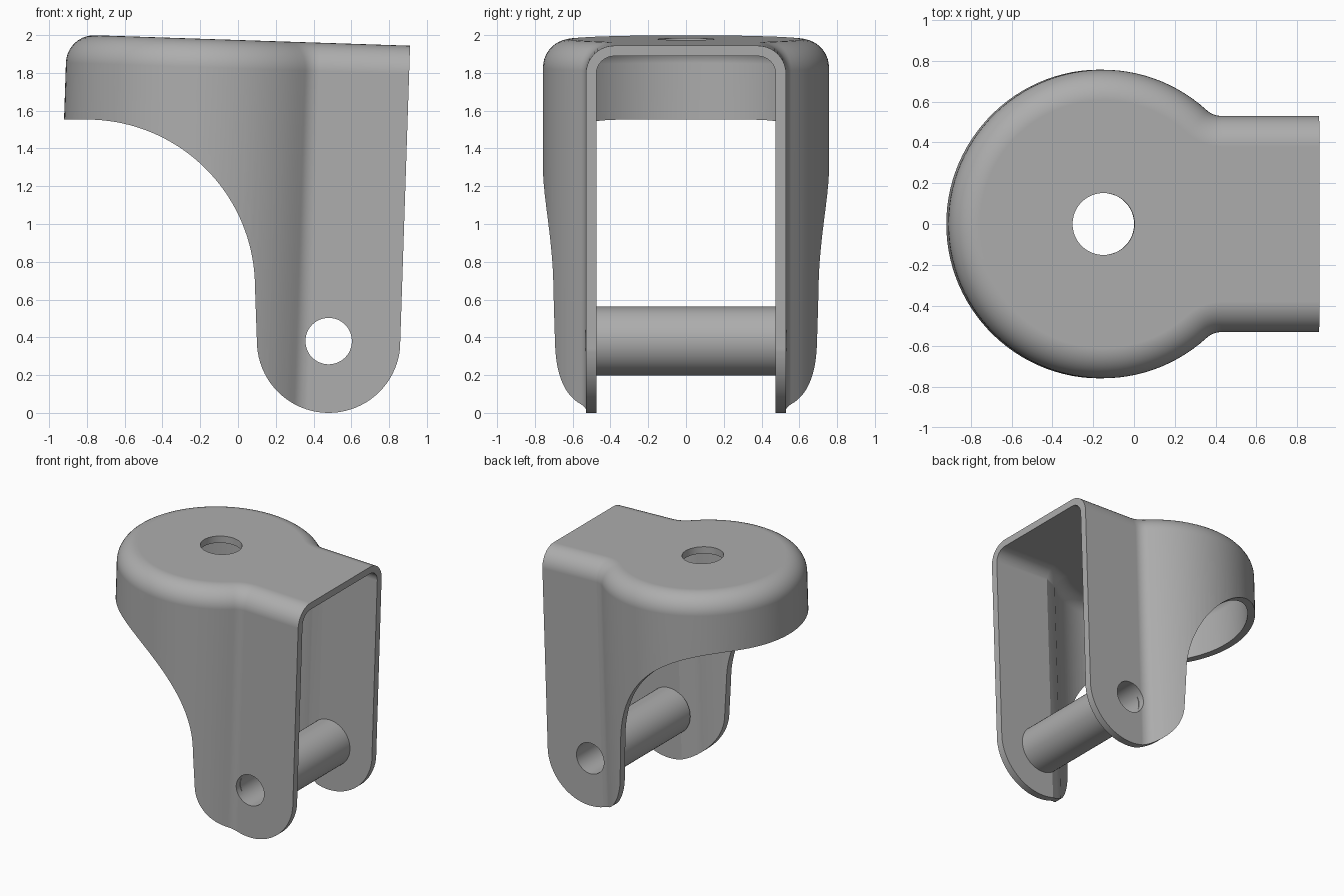
import bpy, bmesh, math
from mathutils import Matrix

if "Cube" in bpy.data.objects:
    bpy.data.objects.remove(bpy.data.objects["Cube"], do_unlink=True)

TILT = math.radians(1.9)          # the whole shell leans slightly
R, HALF, FILLET = 0.757, 0.53, 0.11
CX, END, TOP, WALL = -0.215, 0.846, 1.973, 0.055
AXLE_X, AXLE_Z = 0.48, 0.38

grey = bpy.data.materials.new("plain grey")
grey.use_nodes = True
colour = (0.42, 0.42, 0.42, 1)
grey.diffuse_color = colour
grey.node_tree.nodes["Principled BSDF"].inputs["Base Color"].default_value = colour


def make(name, bm):
    bmesh.ops.recalc_face_normals(bm, faces=bm.faces)
    me = bpy.data.meshes.new(name)
    bm.to_mesh(me)
    bm.free()
    me.materials.append(grey)
    ob = bpy.data.objects.new(name, me)
    bpy.context.collection.objects.link(ob)
    return ob


def arc(cx, cy, r, a0, a1, n):
    return [(cx + r * math.cos(a0 + (a1 - a0) * i / n),
             cy + r * math.sin(a0 + (a1 - a0) * i / n)) for i in range(n + 1)]


def plan(d, end, fillet_steps):
    """Keyhole outline, moved inward by d; open end stays at x = end."""
    fx = CX + math.sqrt((R + FILLET) ** 2 - (HALF + FILLET) ** 2)
    fy = HALF + FILLET
    a = math.atan2(fy, fx - CX)
    half = [(end, HALF - d)]
    half += arc(fx, fy, FILLET + d, -math.pi / 2, a - math.pi, fillet_steps)
    half += arc(CX, 0, R - d, a, math.pi, 40)[1:]
    return half + [(x, -y) for x, y in reversed(half[:-1])]


def keyhole_solid(name, d, top, radius, end, fillet_steps):
    """Keyhole column with a rounded upper rim."""
    levels = [(d, -0.3)]
    for i in range(11):
        t = math.pi / 2 * i / 10
        levels.append((d + radius * (1 - math.cos(t)), top - radius * (1 - math.sin(t))))
    bm = bmesh.new()
    rings = [[bm.verts.new((x, y, z)) for x, y in plan(off, end, fillet_steps)]
             for off, z in levels]
    n = len(rings[0])
    for lo, hi in zip(rings, rings[1:]):
        for i in range(n):
            j = (i + 1) % n
            bm.faces.new((lo[i], lo[j], hi[j], hi[i]))
    bm.faces.new(rings[0])
    bm.faces.new(rings[-1])
    bm.transform(Matrix.Rotation(TILT, 4, 'Y'))
    return make(name, bm)


def side_prism(name, points, depth):
    """Extrude an x-z outline across y."""
    bm = bmesh.new()
    face = bm.faces.new([bm.verts.new((x, -depth, z)) for x, z in points])
    ext = bmesh.ops.extrude_face_region(bm, geom=[face])["geom"]
    bmesh.ops.translate(bm, vec=(0, 2 * depth, 0),
                        verts=[v for v in ext if isinstance(v, bmesh.types.BMVert)])
    return make(name, bm)


def activate(ob):
    bpy.ops.object.select_all(action='DESELECT')
    ob.select_set(True)
    bpy.context.view_layer.objects.active = ob


def cut(ob, tool, operation='DIFFERENCE'):
    activate(ob)
    mod = ob.modifiers.new("cut", 'BOOLEAN')
    mod.operation, mod.solver, mod.object = operation, 'EXACT', tool
    bpy.ops.object.modifier_apply(modifier=mod.name)


def finish(ob):
    activate(ob)
    bpy.ops.object.shade_smooth_by_angle(angle=math.radians(20))
    ob.modifiers.new("normals", 'WEIGHTED_NORMAL').keep_sharp = True


# Hollow fork shell
shell = keyhole_solid("fork_shell", 0, TOP, 0.15, END, 8)
cavity = keyhole_solid("cavity_cutter", WALL, TOP - WALL, 0.095, END + 0.3, 1)
cut(shell, cavity)

# Side outline: curved wheel clearance at the back, rounded leg tips
outline = [(-1.2, 2.3), (-1.2, 1.553)]
outline += arc(-0.8, 0.663, 0.89, math.pi / 2, 0, 36)
outline += arc(AXLE_X, AXLE_Z, 0.38, math.pi, 2 * math.pi, 40)
outline += [(1.2, AXLE_Z), (1.2, 2.3)]
side = side_prism("side_cutter", outline, 1)
cut(shell, side, 'INTERSECT')

# Stem hole in the top
bm = bmesh.new()
bmesh.ops.create_cone(bm, cap_ends=True, segments=48, radius1=0.152, radius2=0.152,
                      depth=0.6, matrix=Matrix.Translation((CX, 0, TOP)))
bm.transform(Matrix.Rotation(TILT, 4, 'Y'))
stem = make("stem_cutter", bm)
cut(shell, stem)

# Axle sleeve between the legs, bored through with the legs
axle = side_prism("axle_sleeve", arc(AXLE_X, AXLE_Z, 0.183, 0, 2 * math.pi, 48)[:-1],
                  HALF - WALL + 0.004)
bore = side_prism("bore_cutter", arc(AXLE_X, AXLE_Z, 0.123, 0, 2 * math.pi, 48)[:-1], 1)
for part in (shell, axle):
    cut(part, bore)
    finish(part)

for tool in (cavity, side, stem, bore):
    bpy.data.objects.remove(tool, do_unlink=True)
